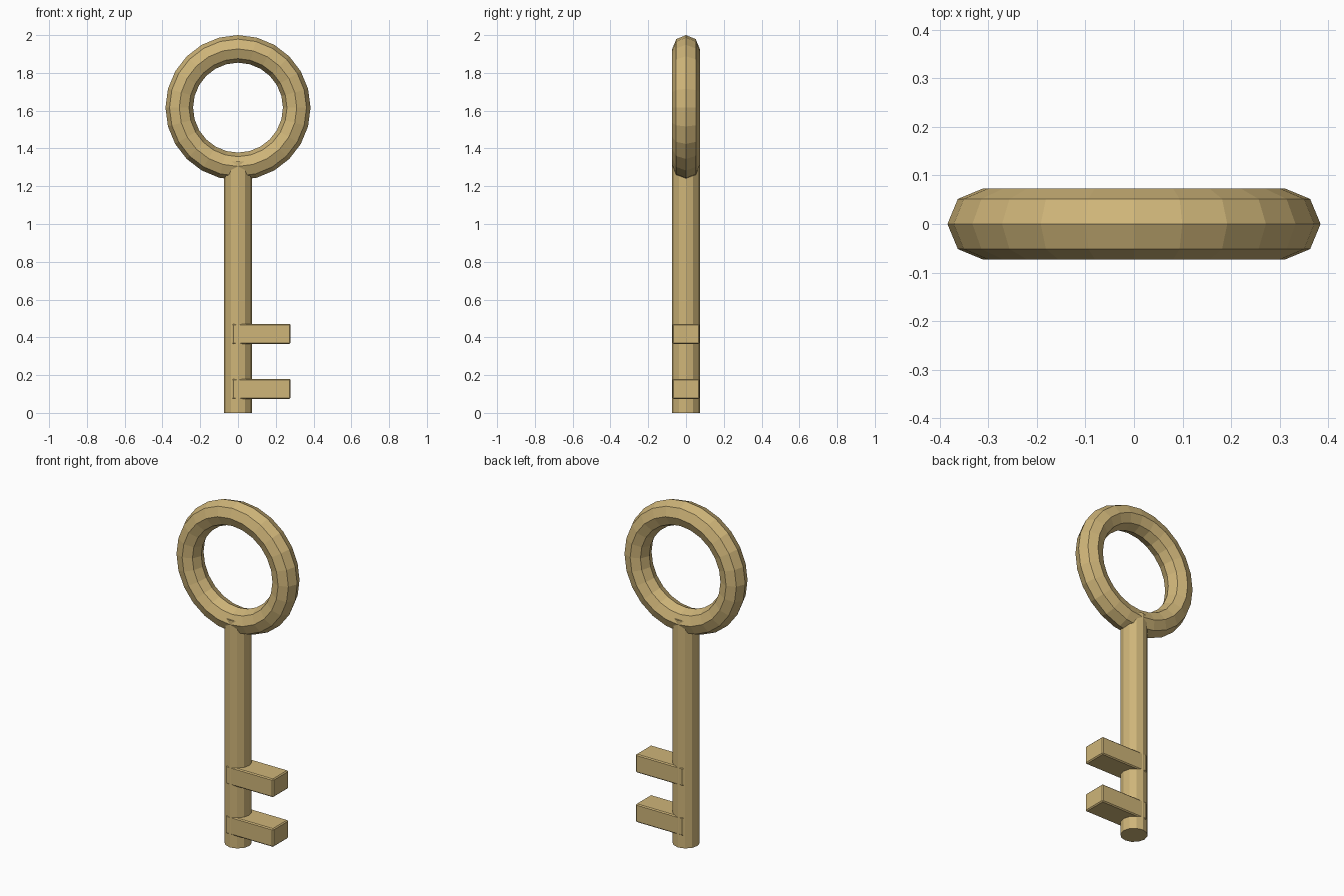
import bpy
import math

if "Cube" in bpy.data.objects:
    bpy.data.objects.remove(bpy.data.objects["Cube"])

brass = bpy.data.materials.new("brass")
brass.diffuse_color = (0.62, 0.46, 0.19, 1.0)
brass.use_nodes = True
brass.node_tree.nodes["Principled BSDF"].inputs["Base Color"].default_value = brass.diffuse_color

TUBE = 0.073          # radius shared by the ring tube and the shaft
RING_R = 0.311        # centre-line radius of the ring
RING_Z = 2.0 - RING_R - TUBE
SHAFT_TOP = 1.33


def finish(name):
    obj = bpy.context.object
    obj.name = name
    obj.data.materials.append(brass)
    return obj


# Ring handle: upright faceted torus
bpy.ops.mesh.primitive_torus_add(
    major_radius=RING_R, minor_radius=TUBE, major_segments=24, minor_segments=8,
    location=(0, 0, RING_Z), rotation=(math.pi / 2, 0, 0))
ring = finish("ring_handle")
for poly in ring.data.polygons:
    poly.use_smooth = False

# Shaft: twelve-sided rod ending inside the ring
bpy.ops.mesh.primitive_cylinder_add(
    vertices=12, radius=TUBE, depth=SHAFT_TOP, location=(0, 0, SHAFT_TOP / 2))
finish("shaft")


# Teeth: two lightly bevelled bars on the right side
def tooth(name, z):
    x0, x1 = -0.03, 0.278
    bpy.ops.mesh.primitive_cube_add(size=1, location=((x0 + x1) / 2, 0, z))
    obj = finish(name)
    for v in obj.data.vertices:
        v.co.x *= x1 - x0
        v.co.y *= 0.143
        v.co.z *= 0.107
    bevel = obj.modifiers.new("edge_bevel", 'BEVEL')
    bevel.width = 0.006
    bevel.segments = 1


tooth("lower_tooth", 0.127)
tooth("upper_tooth", 0.418)
